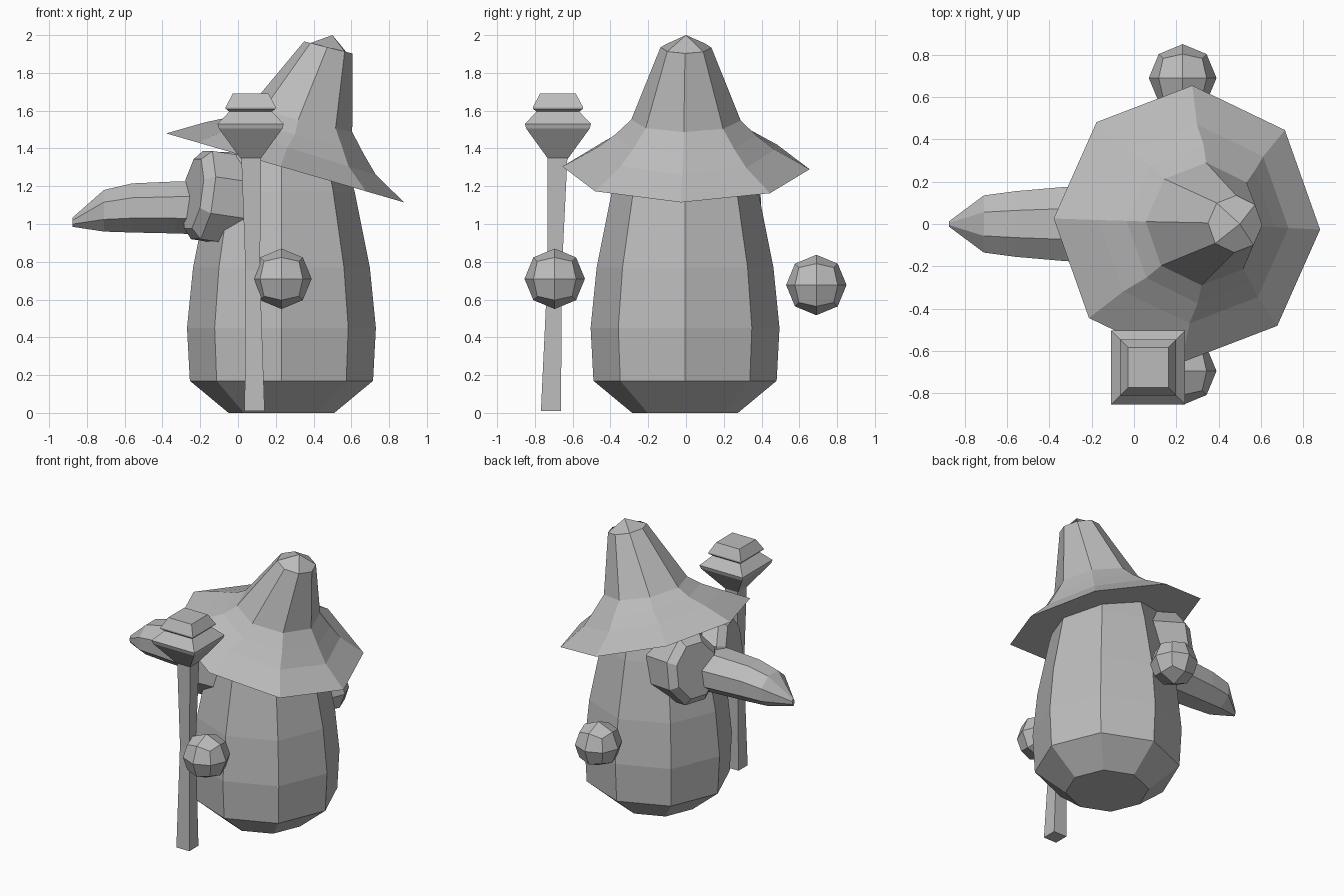
import bpy, bmesh, math
from mathutils import Vector, Matrix

if "Cube" in bpy.data.objects:
    bpy.data.objects.remove(bpy.data.objects["Cube"])

grey = bpy.data.materials.new("stone grey")
grey.diffuse_color = (0.5, 0.5, 0.5, 1)
grey.use_nodes = True
grey.node_tree.nodes["Principled BSDF"].inputs["Base Color"].default_value = grey.diffuse_color


def finish(name, bm):
    bmesh.ops.recalc_face_normals(bm, faces=bm.faces[:])
    me = bpy.data.meshes.new(name)
    bm.to_mesh(me)
    bm.free()
    me.materials.append(grey)
    ob = bpy.data.objects.new(name, me)
    bpy.context.collection.objects.link(ob)
    return ob


def loft(name, rings, apex=None):
    """Skin a list of equal-length rings, capping both ends."""
    bm = bmesh.new()
    vs = [[bm.verts.new(p) for p in r] for r in rings]
    n = len(vs[0])
    for a, b in zip(vs, vs[1:]):
        for i in range(n):
            j = (i + 1) % n
            bm.faces.new((a[i], a[j], b[j], b[i]))
    bm.faces.new(vs[0])
    if apex:
        t = bm.verts.new(apex)
        for i in range(0, n, 2):
            bm.faces.new((vs[-1][i - 1], vs[-1][i], vs[-1][(i + 1) % n], t))
    else:
        bm.faces.new(vs[-1])
    return finish(name, bm)


def ring(cx, cy, z, rx, ry, n=8, turn=0.0, slope=0.0):
    """Horizontal ring, optionally sheared so that z follows x."""
    pts = []
    for i in range(n):
        a = turn + 2 * math.pi * i / n
        dx = rx * math.cos(a)
        pts.append((cx + dx, cy + ry * math.sin(a), z + slope * dx))
    return pts


# Body: eight-sided barrel
body = [(0.0, .28), (.17, .485), (.45, .5), (.77, .468), (1.17, .388), (1.38, .33)]
loft("body", [ring(.23, -.005, z, r, r) for z, r in body])

# Hat: leaning octagonal cone with a wide sloping brim
hat = [(.25, 1.297, .63, .655, -.29), (.28, 1.40, .45, .47, -.31),
       (.315, 1.47, .35, .375, -.28), (.33, 1.55, .275, .29, -.23),
       (.478, 1.935, .128, .135, -.25)]
loft("hat", [ring(x, 0, z, rx, ry, turn=-.04, slope=s) for x, z, rx, ry, s in hat],
     apex=(.5, 0, 2.0))

# Beak: x, half width, bottom, top
beak = [(-.08, .19, .94, 1.23), (-.33, .175, .95, 1.225), (-.56, .155, .955, 1.215),
        (-.71, .135, .96, 1.18), (-.875, .012, .985, 1.035)]
sections = []
for x, w, lo, hi in beak:
    c, h, k = (lo + hi) / 2, (hi - lo) / 2, 1 / math.cos(math.pi / 8)
    sections.append([(x, w * k * math.cos(a), c + h * k * math.sin(a))
                     for a in (math.pi / 8 + i * math.pi / 4 for i in range(8))])
loft("beak", sections)

# Eyes: bevelled octagonal discs beside the beak
for side, name in ((1, "eye_left"), (-1, "eye_right")):
    rot = Matrix.Rotation(-side * math.radians(18), 3, 'Z') @ \
        Matrix.Rotation(math.radians(8), 3, 'Y')
    centre = Vector((-.07, side * .165, 1.135))
    rings = []
    for depth, r in ((-.1, .255), (.13, .255), (.18, .2)):
        rings.append([centre + rot @ Vector((-depth, .85 * r * math.cos(a), r * math.sin(a)))
                      for a in (math.pi / 8 + i * math.pi / 4 for i in range(8))])
    loft(name, rings)

# Hands: cubes subdivided once and pushed out to a sphere
for name, y, z in (("hand_front", -.695, .71), ("hand_back", .69, .677)):
    bm = bmesh.new()
    bmesh.ops.create_cube(bm, size=2)
    bmesh.ops.subdivide_edges(bm, edges=bm.edges[:], cuts=1, use_grid_fill=True)
    for v in bm.verts:
        v.co = v.co.normalized() * .16 + Vector((.23, y, z))
    finish(name, bm)


def square(cx, cy, z, half):
    r = half * math.sqrt(2)
    return ring(cx, cy, z, r, r, n=4, turn=math.pi / 4)


# Staff: slightly leaning square pole and stepped square head
loft("staff_pole", [square(.088, -.715, .01, .053), square(.078, -.695, .75, .038),
                    square(.07, -.68, 1.37, .053)])
head = [(1.345, .052), (1.505, .168), (1.53, .175), (1.595, .113),
        (1.61, .132), (1.62, .132), (1.69, .095)]
loft("staff_head", [square(.067, -.678, z, h) for z, h in head])
